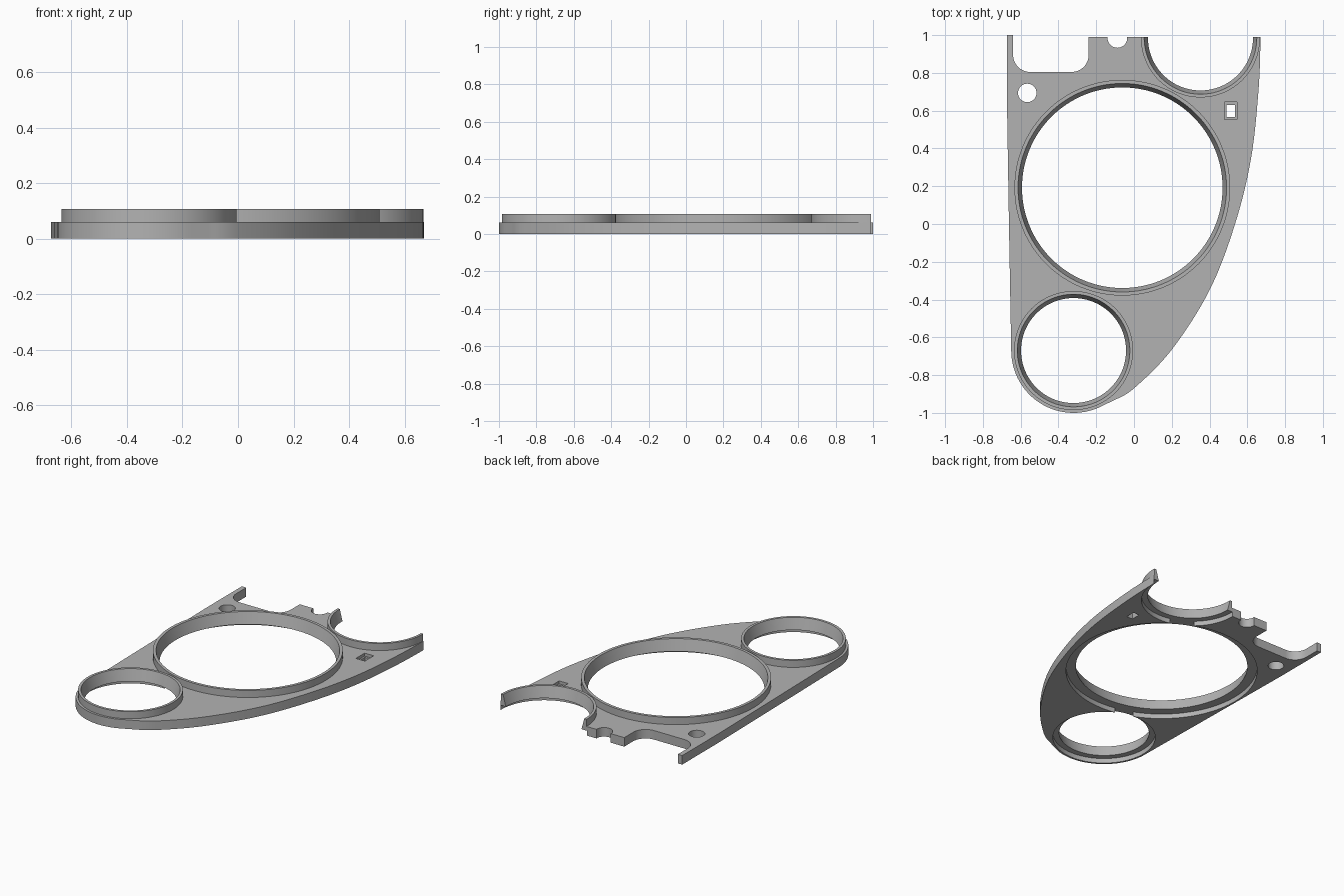
import bpy, bmesh
from math import cos, sin, radians, pi
from mathutils import Vector
from mathutils.geometry import interpolate_bezier

cube = bpy.data.objects.get("Cube")
if cube:
    bpy.data.objects.remove(cube, do_unlink=True)

PLATE_TOP, RING_TOP, RECESS = 0.06, 0.107, 0.032
# centre, rim radius, bore radius at top, bore radius at bottom, underside recess radius
RINGS = {
    "main": ((-0.062, 0.192), 0.571, 0.552, 0.531, 0.592),
    "front": ((-0.32, -0.67), 0.315, 0.298, 0.278, 0.317),
    "back": ((0.352, 0.985), 0.315, 0.298, 0.278, 0.317),
}

grey = bpy.data.materials.new("plain grey")
grey.use_nodes = True
grey.diffuse_color = (0.45, 0.45, 0.45, 1)
grey.node_tree.nodes["Principled BSDF"].inputs["Base Color"].default_value = (0.45, 0.45, 0.45, 1)


def arc(cx, cy, r, start, end, n=12):
    angles = [radians(start + (end - start) * i / n) for i in range(n + 1)]
    return [(cx + r * cos(a), cy + r * sin(a)) for a in angles]


def curve_through(points, n=8):
    """Smooth path through the points."""
    p = [Vector(q) for q in points]
    tan = [(p[min(i + 1, len(p) - 1)] - p[max(i - 1, 0)]) / 6 for i in range(len(p))]
    path = []
    for i in range(len(p) - 1):
        path += interpolate_bezier(p[i], p[i] + tan[i], p[i + 1] - tan[i + 1], p[i + 1], n + 1)[:-1]
    return [tuple(q[:2]) for q in path] + [points[-1]]


def loft(name, low, high, z0, z1):
    """Closed solid between two matching outlines."""
    bm = bmesh.new()
    a = [bm.verts.new((x, y, z0)) for x, y in low]
    b = [bm.verts.new((x, y, z1)) for x, y in high]
    bm.faces.new(a[::-1])
    bm.faces.new(b)
    for i in range(len(a)):
        j = (i + 1) % len(a)
        bm.faces.new((a[i], a[j], b[j], b[i]))
    bmesh.ops.recalc_face_normals(bm, faces=bm.faces)
    mesh = bpy.data.meshes.new(name)
    bm.to_mesh(mesh)
    bm.free()
    mesh.materials.append(grey)
    obj = bpy.data.objects.new(name, mesh)
    bpy.context.collection.objects.link(obj)
    return obj


def disc(name, centre, r0, r1, z0, z1, n=128):
    low, high = [arc(*centre, r, 0, 360, n)[:-1] for r in (r0, r1)]
    return loft(name, low, high, z0, z1)


def box(name, x0, x1, y0, y1, z0, z1):
    pts = [(x0, y0), (x1, y0), (x1, y1), (x0, y1)]
    return loft(name, pts, pts, z0, z1)


def cut(target, cutter):
    """Subtract the cutter from the target and discard it."""
    mod = target.modifiers.new("cut", "BOOLEAN")
    mod.operation, mod.solver, mod.object = "DIFFERENCE", "EXACT", cutter
    bpy.context.view_layer.update()
    result = bpy.data.meshes.new_from_object(target.evaluated_get(bpy.context.evaluated_depsgraph_get()))
    target.modifiers.remove(mod)
    target.data = result
    bpy.data.objects.remove(cutter, do_unlink=True)


# Outline: rounded front end, bowed left side, notched back edge, straight right side
outline = arc(-0.32, -0.67, 0.33, 180, 298, 32)
outline += curve_through([(-0.11, -0.935, 0), (0.0, -0.87, 0), (0.2, -0.665, 0), (0.4, -0.35, 0),
                          (0.535, 0.0, 0), (0.62, 0.35, 0), (0.66, 0.72, 0), (0.67, 0.99, 0)])
outline = [q[:2] for q in outline]
outline += arc(-0.088, 0.985, 0.052, 0, -180, 20)
outline.insert(-21, (-0.036, 0.99))
outline += [(-0.14, 0.99), (-0.24, 0.99)]
outline += arc(-0.33, 0.895, 0.09, 0, -90) + arc(-0.55, 0.895, 0.09, -90, -180)
outline += [(-0.64, 1.0), (-0.672, 1.0), (-0.672, 0.62), (-0.662, 0.0)]
panel = loft("instrument_panel_plate", outline, outline, 0, RING_TOP)

# Lower the plate surface everywhere except under the raised rims
lowering = box("lowering_cutter", -1.2, 1.2, -1.3, 1.3, PLATE_TOP, 0.3)
for name, (centre, rim, top, bottom, recess) in RINGS.items():
    cut(lowering, disc("rim_" + name, centre, rim, rim, 0, 0.5))
cut(panel, lowering)

# Tapered bores and wider underside recesses
for name, (centre, rim, top, bottom, recess) in RINGS.items():
    cut(panel, disc("recess_" + name, centre, recess, recess, -0.1, RECESS))
for name, (centre, rim, top, bottom, recess) in RINGS.items():
    slope = (top - bottom) / (RING_TOP - RECESS)
    z0, z1 = RECESS - 0.01, RING_TOP + 0.02
    cut(panel, disc("bore_" + name, centre, bottom - 0.01 * slope, top + 0.02 * slope, z0, z1))

# Round hole, and rectangular hole with a shallow seat
cut(panel, disc("round_hole", (-0.565, 0.694), 0.049, 0.049, -0.1, 0.2, 32))
cut(panel, box("seat", 0.478, 0.544, 0.553, 0.645, 0.04, 0.2))
cut(panel, box("slot", 0.489, 0.534, 0.567, 0.631, -0.1, 0.2))

bpy.ops.object.select_all(action="DESELECT")
panel.select_set(True)
bpy.context.view_layer.objects.active = panel
bpy.ops.object.shade_smooth_by_angle(angle=radians(30))
